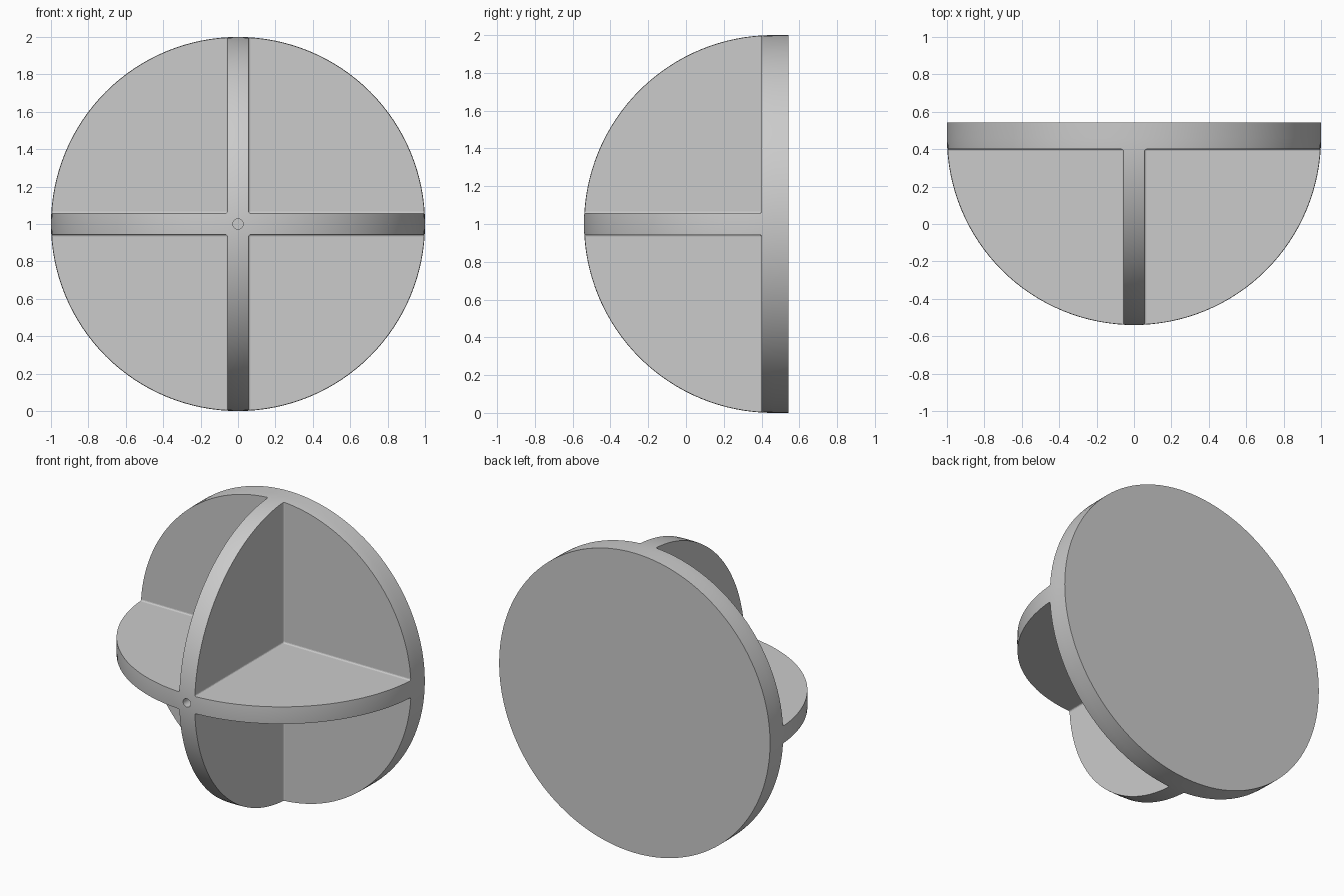
import bpy, bmesh, math
from mathutils import Matrix, Vector

if "Cube" in bpy.data.objects:
    bpy.data.objects.remove(bpy.data.objects["Cube"])

R = 1.0                       # dome radius
CY, BACK, PLATE = 0.46, 0.542, 0.40   # dome centre, back face, front of the plate (y)
HALF_X, HALF_Z = 0.057, 0.057         # half thickness of the ribs
CENTRE_Z = 1.0


def make_object(name, bm):
    bmesh.ops.recalc_face_normals(bm, faces=bm.faces)
    mesh = bpy.data.meshes.new(name)
    bm.to_mesh(mesh)
    bm.free()
    obj = bpy.data.objects.new(name, mesh)
    bpy.context.collection.objects.link(obj)
    return obj


# Solid dome: quarter arc plus short straight rim, spun about the y axis
bm = bmesh.new()
steps = 32
profile = [(R * math.sin(a), CY - R * math.cos(a))
           for a in (math.pi / 2 * i / steps for i in range(steps + 1))]
profile += [(R, BACK), (0, BACK)]
verts = [bm.verts.new((x, y, CENTRE_Z)) for x, y in profile]
edges = [bm.edges.new(pair) for pair in zip(verts, verts[1:])]
bmesh.ops.spin(bm, geom=verts + edges, cent=(0, 0, CENTRE_Z), axis=(0, 1, 0),
               angle=math.tau, steps=128, use_duplicate=False)
bmesh.ops.remove_doubles(bm, verts=bm.verts, dist=1e-4)
dome = make_object("ribbed_dome", bm)

# Four pockets with slightly rounded inner corners leave the crossed ribs
cutters = []
for sx in (-1, 1):
    for sz in (-1, 1):
        size = Vector((1.5, 1.5, 1.5))
        centre = Vector((sx * (HALF_X + 0.75), PLATE - 0.75,
                         CENTRE_Z + sz * (HALF_Z + 0.75)))
        bm = bmesh.new()
        bmesh.ops.create_cube(bm, size=1, matrix=Matrix.Translation(centre)
                              @ Matrix.Diagonal(size).to_4x4())
        bmesh.ops.bevel(bm, geom=bm.edges[:], offset=0.01, segments=3,
                        profile=0.5, affect='EDGES')
        cutters.append(make_object("pocket_cutter", bm))

# Small round hole at the front of the crossing
bm = bmesh.new()
bmesh.ops.create_cone(bm, cap_ends=True, segments=32, radius1=0.028, radius2=0.028,
                      depth=0.2, matrix=Matrix.Translation((0, CY - R, CENTRE_Z))
                      @ Matrix.Rotation(math.pi / 2, 4, 'X'))
cutters.append(make_object("hole_cutter", bm))

for cutter in cutters:
    cutter.hide_render = True
    mod = dome.modifiers.new("cut", 'BOOLEAN')
    mod.operation, mod.solver, mod.object = 'DIFFERENCE', 'EXACT', cutter

# Bake the cuts and drop the helpers
graph = bpy.context.evaluated_depsgraph_get()
baked = bpy.data.meshes.new_from_object(dome.evaluated_get(graph))
dome.modifiers.clear()
dome.data = baked
for cutter in cutters:
    bpy.data.objects.remove(cutter)

# Plain grey
grey = bpy.data.materials.new("light grey")
grey.diffuse_color = (0.6, 0.6, 0.6, 1)
grey.use_nodes = True
grey.node_tree.nodes["Principled BSDF"].inputs["Base Color"].default_value = grey.diffuse_color
dome.data.materials.clear()
dome.data.materials.append(grey)

bpy.context.view_layer.objects.active = dome
dome.select_set(True)
bpy.ops.object.shade_smooth_by_angle(angle=math.radians(12))
